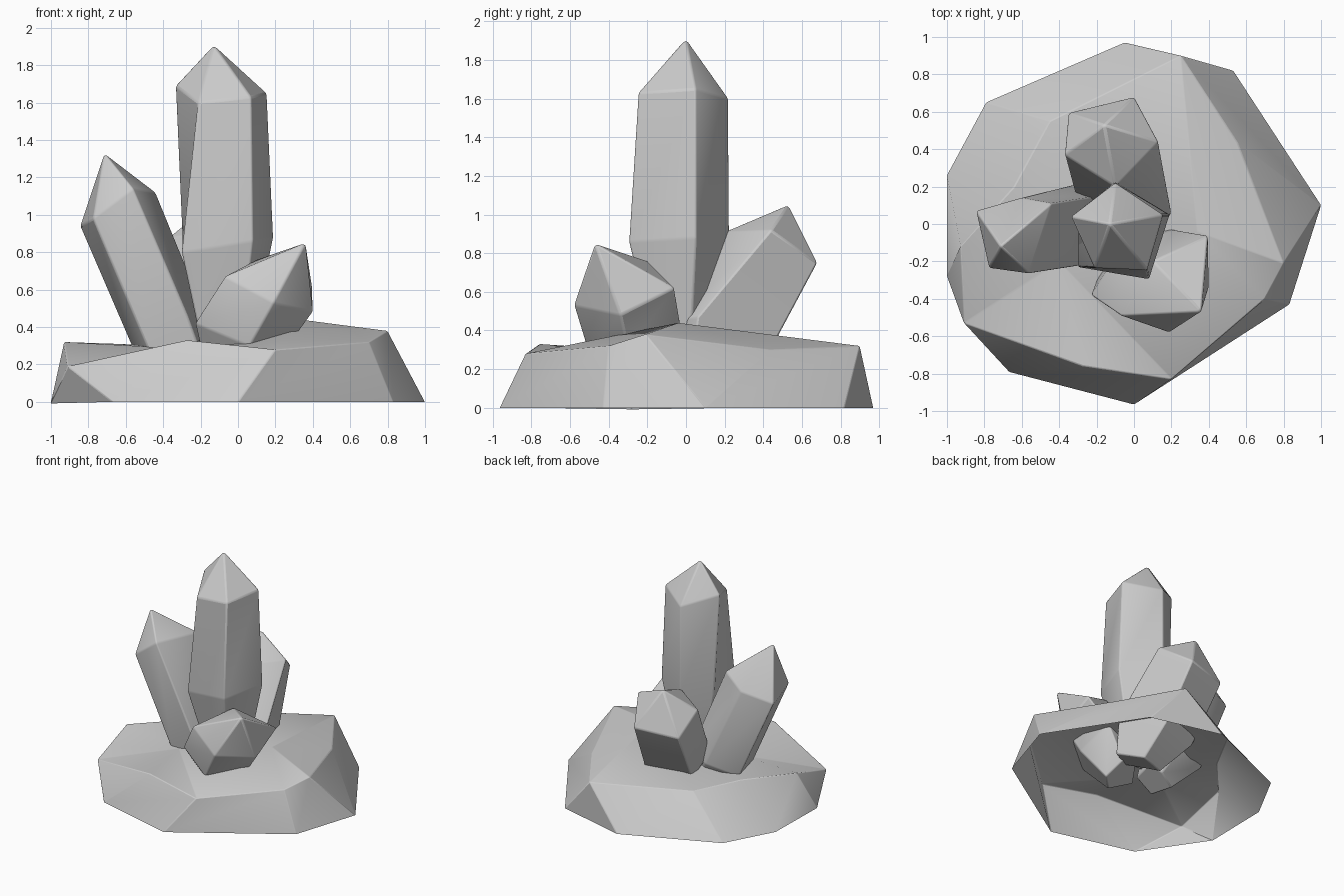
import bpy
import bmesh
import math
from mathutils import Vector

if "Cube" in bpy.data.objects:
    bpy.data.objects.remove(bpy.data.objects["Cube"], do_unlink=True)

# One plain stone colour for everything
stone = bpy.data.materials.new("stone_grey")
stone.use_nodes = True
stone.diffuse_color = (0.6, 0.6, 0.6, 1)
stone.node_tree.nodes["Principled BSDF"].inputs["Base Color"].default_value = (0.6, 0.6, 0.6, 1)


def finish(name, bm, bevel_width, bevel_angle):
    """Clean the mesh, make the object and give it softly worn edges."""
    bmesh.ops.remove_doubles(bm, verts=bm.verts, dist=0.001)
    bmesh.ops.recalc_face_normals(bm, faces=bm.faces)
    mesh = bpy.data.meshes.new(name)
    bm.to_mesh(mesh)
    bm.free()
    mesh.materials.append(stone)
    obj = bpy.data.objects.new(name, mesh)
    bpy.context.collection.objects.link(obj)
    bevel = obj.modifiers.new("worn_edges", 'BEVEL')
    bevel.width = bevel_width
    bevel.segments = 2
    bevel.limit_method = 'ANGLE'
    bevel.angle_limit = math.radians(bevel_angle)
    bpy.ops.object.select_all(action='DESELECT')
    obj.select_set(True)
    bpy.context.view_layer.objects.active = obj
    bpy.ops.object.shade_smooth_by_angle(angle=math.radians(35))


def add_face(bm, verts):
    """Add a face, dropping repeated corners and sides that have no width."""
    corners = list(dict.fromkeys(verts))
    if len(corners) > 2:
        bm.faces.new(corners)


def bridge(bm, lower, upper):
    """Join two closed rings."""
    for i in range(len(lower)):
        j = (i + 1) % len(lower)
        add_face(bm, (lower[i], lower[j], upper[j], upper[i]))


def build_base():
    """Faceted rock, open below: each column is a foot point and a rim point."""
    columns = [
        ((1, .1), (.8, -.21, .38)),
        ((1, .1), (.55, .44, .30)),
        ((.53, .82), (.25, .9, .32)),
        ((-.05, .97), (.25, .9, .32)),
        ((-.79, .65), (-.45, .55, .30)),
        ((-1, .26), (-.64, .2, .31)),
        ((-1, -.28), (-.93, -.12, .32)),
        ((-1, -.28), (-.91, -.53, .19)),
        ((-.67, -.79), (-.91, -.53, .19)),
        ((-.67, -.79), (-.27, -.76, .33)),
        ((0, -.965), (.2, -.83, .28)),
        ((.83, -.43), (.7, -.4, .32)),
    ]
    bm = bmesh.new()
    made = {}

    def point(*co):
        if co not in made:
            made[co] = bm.verts.new(co)
        return made[co]

    foot = [point(x, y, 0) for (x, y), rim_co in columns]
    rim = [point(*rim_co) for foot_co, rim_co in columns]
    bridge(bm, foot, rim)

    # Uneven top: a high hub on one side, a low hub on the other
    high, low = point(.34, -.04, .44), point(-.4, -.2, .29)
    hubs = [high if vert.co.x > 0 else low for vert in rim]
    for i in range(len(rim)):
        j = (i + 1) % len(rim)
        add_face(bm, (rim[i], rim[j], hubs[i]))
        add_face(bm, (rim[j], hubs[j], hubs[i]))
    finish("rock_base", bm, 0.006, 20)


def build_crystal(name, tip, shoulder, waist, root, root_scale):
    """Five-sided shaft: a pointed cap, a shoulder, a waist and a narrower root."""
    bm = bmesh.new()
    centre = sum((Vector(co) for co in waist), Vector()) / len(waist)
    top_ring = [bm.verts.new(co) for co in shoulder]
    waist_ring = [bm.verts.new(co) for co in waist]
    root_ring = [bm.verts.new(Vector(root) + (Vector(co) - centre) * root_scale) for co in waist]
    bridge(bm, root_ring, waist_ring)
    bridge(bm, waist_ring, top_ring)
    bridge(bm, top_ring, [bm.verts.new(tip)] * len(top_ring))
    bm.faces.new(root_ring)
    finish(name, bm, 0.01, 12)


build_base()

build_crystal("main_crystal", (-.13, 0, 1.91),
              [(-.335, .04, 1.69), (-.21, -.235, 1.6), (.07, -.245, 1.63),
               (.155, .05, 1.65), (-.1, .22, 1.6)],
              [(-.295, .06, .86), (-.3, -.23, .8), (.08, -.295, .86),
               (.19, .05, .88), (-.1, .225, .9)],
              (-.07, -.02, .25), .5)

build_crystal("side_crystal", (-.715, -.12, 1.33),
              [(-.845, .07, .94), (-.775, -.235, .98), (-.56, -.265, 1.14),
               (-.44, .11, 1.12), (-.6, .14, 1.0)],
              [(-.56, .11, .28), (-.48, -.19, .28), (-.27, -.22, .46),
               (-.17, .15, .46), (-.32, .21, .36)],
              (-.22, -.03, .12), .6)

build_crystal("back_crystal", (-.16, .53, 1.05),
              [(-.35, .595, .72), (-.37, .37, .88), (-.1, .2, .91),
               (.13, .44, .92), (0, .68, .75)],
              [(-.29, .33, .28), (-.3, .11, .42), (-.04, -.06, .45),
               (.2, .06, .47), (.06, .44, .3)],
              (.02, .08, .12), .6)

build_crystal("small_crystal", (.36, -.47, .85),
              [(.19, -.58, .53), (.4, -.34, .48), (.395, -.06, .62),
               (.1, -.2, .76), (-.07, -.49, .67)],
              [(.06, -.51, .3), (.27, -.3, .3), (.22, -.03, .44),
               (-.06, -.12, .52), (-.23, -.38, .42)],
              (0, -.15, .13), .6)
